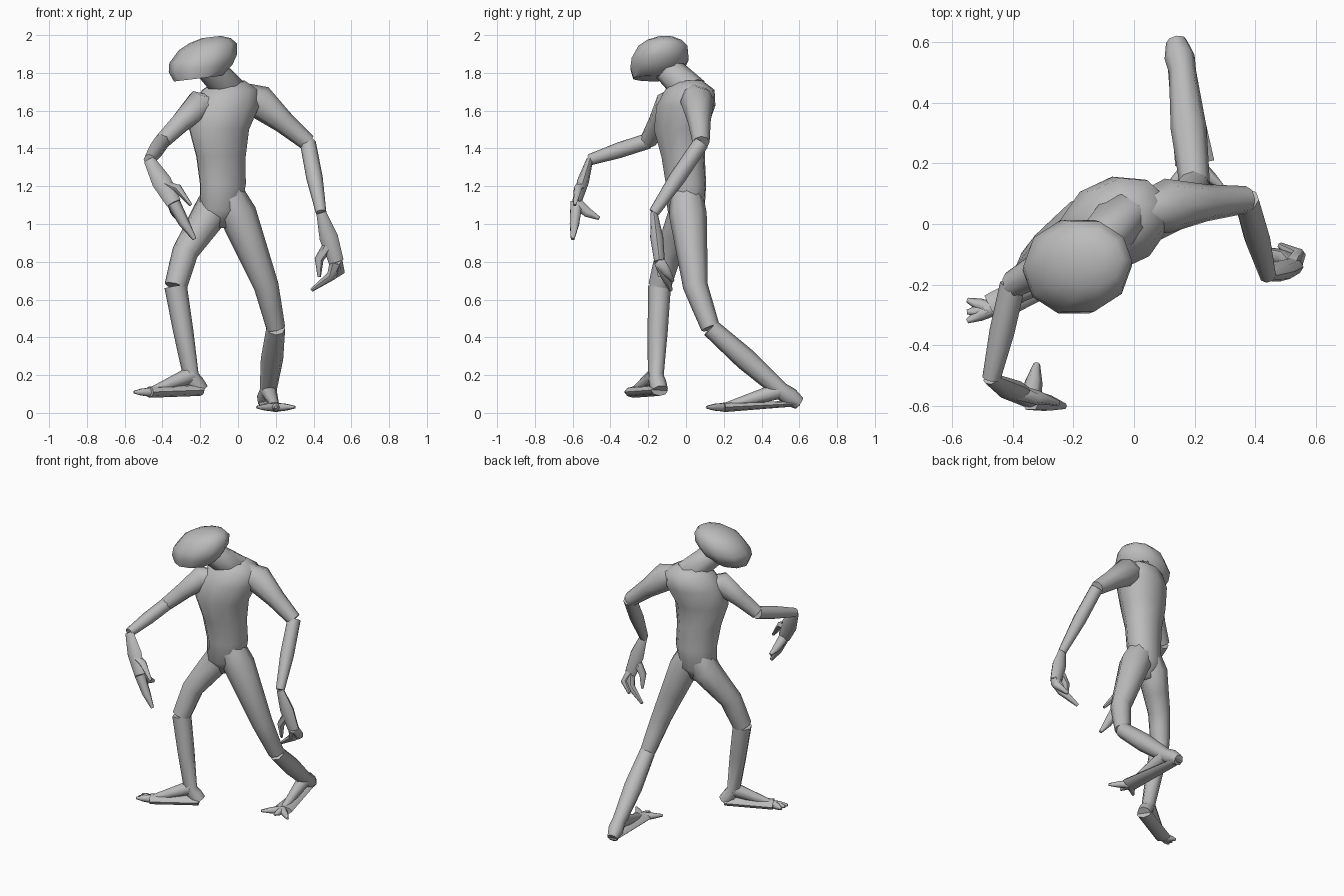
import bpy
import bmesh
from math import cos, sin, pi, radians
from mathutils import Vector

default_cube = bpy.data.objects.get("Cube")
if default_cube:
    bpy.data.objects.remove(default_cube, do_unlink=True)

skin = bpy.data.materials.new("grey skin")
skin.use_nodes = True
skin_colour = (0.5, 0.5, 0.5, 1)
skin.diffuse_color = skin_colour
skin.node_tree.nodes["Principled BSDF"].inputs["Base Color"].default_value = skin_colour

sideways = Vector((1, 0, 0))
forward = Vector((0, -1, 0))
upward = Vector((0, 0, 1))


def make_ring(bm, centre, normal, side, radius, flatness, sides):
    """Add one elliptical ring of vertices facing along the normal."""
    across = (side - normal * side.dot(normal)).normalized()
    depth = normal.cross(across) * flatness
    angles = [2 * pi * step / sides for step in range(sides)]
    return [bm.verts.new(centre + (across * cos(a) + depth * sin(a)) * radius) for a in angles]


def tube(name, centres, radii, side=sideways, axis=None, flatness=1, sides=8):
    """Loft a closed tube through the centres; the axis, if given, fixes the ring direction."""
    bm = bmesh.new()
    rings = []
    for index, (centre, radius) in enumerate(zip(centres, radii)):
        previous = centres[max(index - 1, 0)]
        following = centres[min(index + 1, len(centres) - 1)]
        normal = (axis or following - previous).normalized()
        rings.append(make_ring(bm, centre, normal, side, radius, flatness, sides))
    for lower, upper in zip(rings, rings[1:]):
        for step in range(sides):
            bm.faces.new((lower[step - 1], lower[step], upper[step], upper[step - 1]))
    bm.faces.new(rings[0])
    bm.faces.new(rings[-1])
    bmesh.ops.recalc_face_normals(bm, faces=bm.faces[:])

    mesh = bpy.data.meshes.new(name)
    bm.to_mesh(mesh)
    bm.free()
    mesh.materials.append(skin)
    part = bpy.data.objects.new(name, mesh)
    bpy.context.collection.objects.link(part)
    bpy.ops.object.select_all(action="DESELECT")
    part.select_set(True)
    bpy.context.view_layer.objects.active = part
    bpy.ops.object.shade_smooth_by_angle(angle=radians(60))


def limb(name, joints, radii, bulge=1, **options):
    """Run a tube through the joints, with a muscle bulge halfway along each bone."""
    centres, widths = [joints[0]], [radii[0]]
    for index in range(1, len(joints)):
        centres += [joints[index - 1].lerp(joints[index], 0.5), joints[index]]
        widths += [(radii[index - 1] + radii[index]) / 2 * bulge, radii[index]]
    tube(name, centres, widths, **options)


def digits(name, root, tips, thickness, bend):
    """Fan tapering fingers or toes out from one root, arched by the bend."""
    for number, tip in enumerate(tips, start=1):
        middle = root.lerp(tip, 0.5) + bend
        radii = [thickness, thickness * 0.8, thickness * 0.3]
        tube(f"{name}_{number}", [root, middle, tip], radii, sides=6)


# Joints of the left limbs
left_shoulder = Vector((.11, .06, 1.65))
left_elbow = Vector((.37, .08, 1.43))
left_wrist = Vector((.44, -.17, 1.06))
left_knuckles = Vector((.52, -.14, .8))
left_hip = Vector((0, .01, 1.05))
left_thigh = Vector((.15, .05, .67))
left_knee = Vector((.2, .13, .45))
left_ankle = Vector((.16, .5, .12))
left_heel = Vector((.14, .6, .05))
left_ball = Vector((.2, .2, .03))

# Joints of the right limbs
right_shoulder = Vector((-.21, -.09, 1.63))
right_elbow = Vector((-.4, -.2, 1.44))
right_wrist = Vector((-.47, -.51, 1.34))
right_knuckles = Vector((-.34, -.58, 1.11))
right_hip = Vector((-.15, 0, 1.05))
right_thigh = Vector((-.28, -.09, .85))
right_knee = Vector((-.33, -.14, .67))
right_ankle = Vector((-.25, -.16, .2))
right_heel = Vector((-.2, -.14, .12))
right_ball = Vector((-.47, -.28, .11))

# Torso, turned toward the model's left
chest = Vector((-.1, -.03, 1.5))
collar = Vector((-.04, .02, 1.71))
belly = Vector((-.08, 0, 1.21))
crotch = Vector((-.1, 0, .98))
tube("torso",
     [crotch, crotch.lerp(belly, 0.4), belly, belly.lerp(chest, 0.5), chest,
      chest.lerp(collar, 0.6), collar, collar + upward * .05],
     [.05, .12, .13, .14, .17, .19, .16, .08],
     side=left_shoulder - right_shoulder, axis=upward, flatness=.8, sides=10)

# Head with a broad flat jaw, on a short neck
head_centre = Vector((-.19, -.14, 1.86))
jaw = Vector((-.21, -.17, 1.77))
crown = Vector((-.14, -.11, 1.99))
limb("neck", [chest.lerp(collar, 0.6), collar, head_centre], [.06, .09, .07])
tube("head",
     [jaw, jaw.lerp(head_centre, 0.6), head_centre.lerp(crown, 0.1),
      head_centre.lerp(crown, 0.6), head_centre.lerp(crown, 0.85), crown],
     [.13, .17, .18, .155, .11, .05],
     axis=upward - sideways * .12, flatness=.88, sides=10)

# Arms
limb("left_upper_arm", [collar, left_shoulder, left_elbow], [.06, .09, .045],
     bulge=.9, side=forward)
limb("left_forearm", [left_elbow, left_wrist], [.042, .028], bulge=1.25, side=forward)
limb("right_upper_arm", [chest.lerp(collar, 0.5), right_shoulder, right_elbow],
     [.06, .08, .045], bulge=.9, side=upward)
limb("right_forearm", [right_elbow, right_wrist], [.042, .03], bulge=1.15, side=upward)

# Hands, each with two fingers and a thumb
limb("left_palm", [left_wrist, left_knuckles], [.026, .04], bulge=1.5, flatness=.7)
digits("left_finger", left_knuckles,
       [Vector((.39, -.08, .65)), Vector((.48, -.07, .7))],
       thickness=.034, bend=sideways * .04)
digits("left_thumb", left_wrist.lerp(left_knuckles, 0.6),
       [Vector((.43, -.14, .72))], thickness=.03, bend=sideways * -.03)
limb("right_palm", [right_wrist, right_knuckles], [.03, .04], bulge=1.5, flatness=.6)
digits("right_finger", right_knuckles,
       [Vector((-.23, -.6, .92)), Vector((-.32, -.46, 1.03))],
       thickness=.036, bend=upward * -.01)
digits("right_thumb", right_wrist.lerp(right_knuckles, 0.6),
       [Vector((-.25, -.59, 1.1))], thickness=.03, bend=upward * .04)

# Legs
limb("left_thigh", [belly, left_hip, left_thigh, left_knee], [.08, .1, .066, .05])
limb("left_shin", [left_knee, left_ankle, left_heel], [.05, .045, .035], bulge=1.25)
limb("right_thigh", [belly, right_hip, right_thigh, right_knee], [.08, .095, .07, .06])
limb("right_shin", [right_knee, right_ankle, right_heel], [.06, .042, .045], bulge=1.05)

# Feet, each a sloping instep over a flat sole, with toes fanned around the ball
limb("left_sole", [left_heel, left_ball], [.035, .065], flatness=.4)
limb("left_instep", [left_ankle, left_ball], [.045, .02])
left_toes = [left_ball + forward * .09 + sideways * spread for spread in (-.1, 0, .1)]
digits("left_toe", left_ball, left_toes, thickness=.026, bend=Vector())
limb("right_sole", [right_heel, right_ball], [.05, .05], side=forward, flatness=.6)
limb("right_instep", [right_ankle, right_ball], [.045, .02])
right_toes = [right_ball - sideways * .08 + forward * spread for spread in (-.03, .01, .04)]
digits("right_toe", right_ball, right_toes, thickness=.026, bend=Vector())
